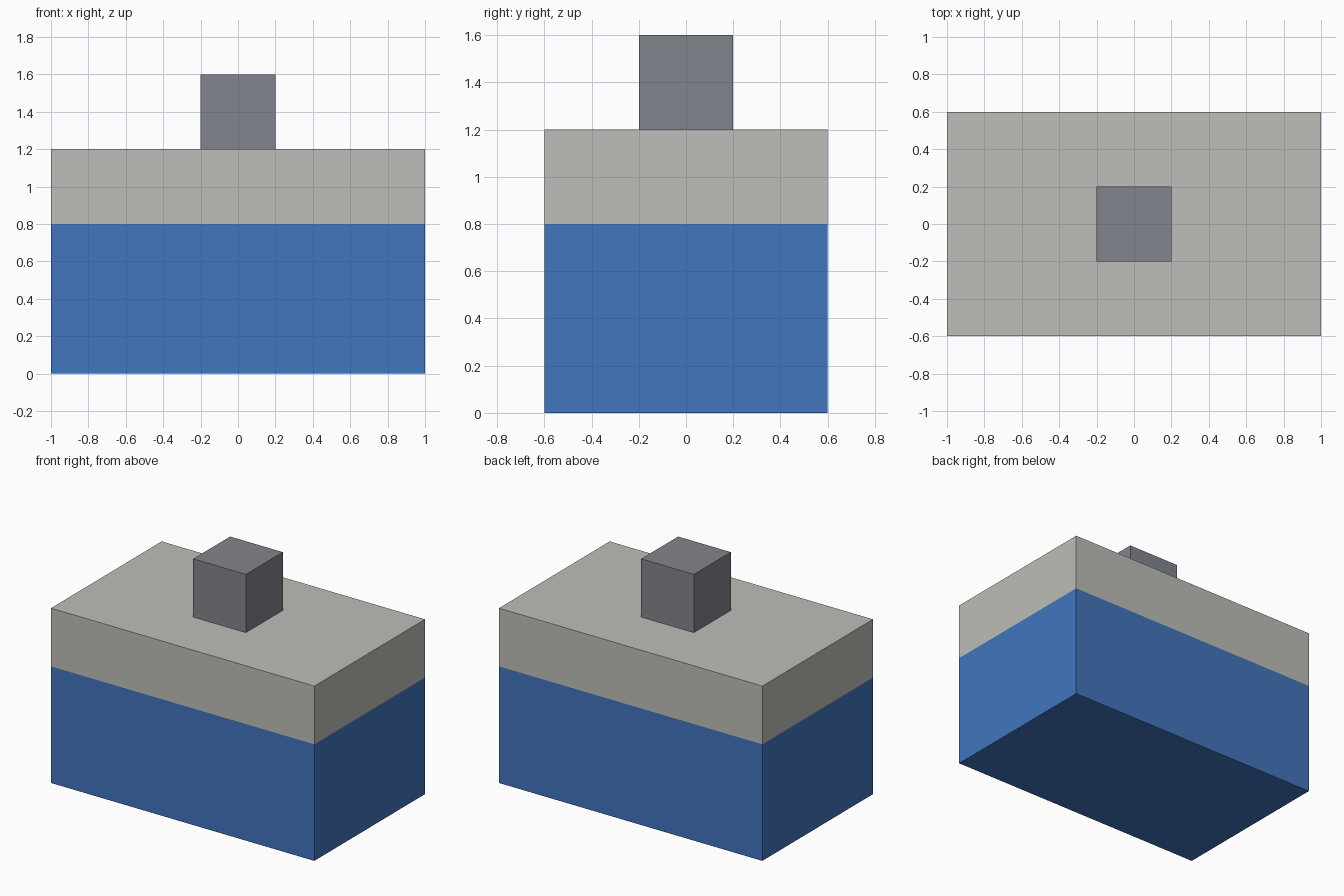
import bpy, bmesh
from mathutils import Matrix

cube = bpy.data.objects.get("Cube")
if cube:
    bpy.data.objects.remove(cube, do_unlink=True)


def material(name, rgb):
    mat = bpy.data.materials.new(name)
    mat.use_nodes = True
    mat.diffuse_color = (*rgb, 1)
    mat.node_tree.nodes["Principled BSDF"].inputs["Base Color"].default_value = (*rgb, 1)
    return mat


def box(name, size, z0, mats, split=None):
    """Box standing on z0; faces above the split height take the second material."""
    bm = bmesh.new()
    place = Matrix.Translation((0, 0, z0 + size[2] / 2)) @ Matrix.Diagonal((*size, 1))
    bmesh.ops.create_cube(bm, size=1, matrix=place)
    if split is not None:
        bmesh.ops.bisect_plane(bm, geom=bm.verts[:] + bm.edges[:] + bm.faces[:],
                               plane_co=(0, 0, split), plane_no=(0, 0, 1))
        for f in bm.faces:
            f.material_index = int(f.calc_center_median().z > split)
    mesh = bpy.data.meshes.new(name)
    bm.to_mesh(mesh)
    bm.free()
    for m in mats:
        mesh.materials.append(m)
    obj = bpy.data.objects.new(name, mesh)
    bpy.context.collection.objects.link(obj)
    return obj


blue = material("blue", (0.054, 0.181, 0.515))
stone = material("warm grey", (0.515, 0.515, 0.479))
slate = material("slate grey", (0.223, 0.235, 0.266))

# Main block: blue below, warm grey band and top above
box("body", (2.0, 1.2, 1.2), 0, [blue, stone], split=0.8)
# Small cube in the middle of the top
box("top_block", (0.4, 0.4, 0.4), 1.2, [slate])
